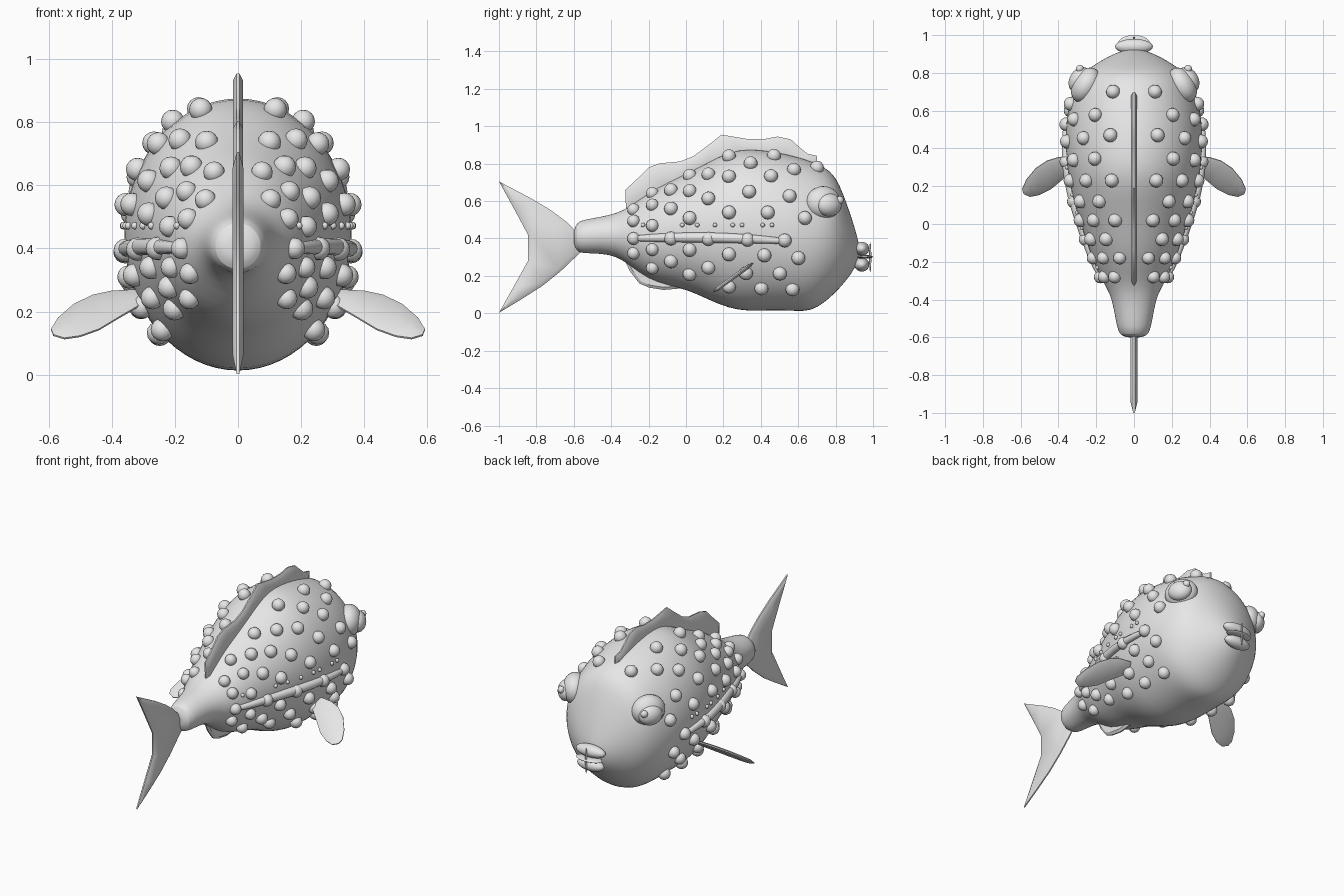
import bpy, bmesh, math
from mathutils import Vector

if "Cube" in bpy.data.objects:
    bpy.data.objects.remove(bpy.data.objects["Cube"])

grey = bpy.data.materials.new("pale grey")
grey.diffuse_color = (0.8, 0.8, 0.8, 1)
grey.use_nodes = True
grey.node_tree.nodes["Principled BSDF"].inputs["Base Color"].default_value = grey.diffuse_color


def finish(name, bm, angle=40):
    bmesh.ops.recalc_face_normals(bm, faces=bm.faces)
    me = bpy.data.meshes.new(name)
    bm.to_mesh(me)
    bm.free()
    ob = bpy.data.objects.new(name, me)
    bpy.context.collection.objects.link(ob)
    me.materials.append(grey)
    bpy.ops.object.select_all(action='DESELECT')
    ob.select_set(True)
    bpy.context.view_layer.objects.active = ob
    bpy.ops.object.shade_smooth_by_angle(angle=math.radians(angle))
    return ob


def loft(name, stations, segs, subdivide=0):
    """Skin ellipses given as (y, centre x, centre z, half width, half height)."""
    bm = bmesh.new()
    rings = []
    for y, cx, cz, rx, rz in stations:
        rings.append([bm.verts.new((cx + rx * math.sin(t), y, cz + rz * math.cos(t)))
                      for t in (2 * math.pi * i / segs for i in range(segs))])
    for a, b in zip(rings, rings[1:]):
        for i in range(segs):
            j = (i + 1) % segs
            bm.faces.new((a[i], a[j], b[j], b[i]))
    for end, ring in ((0, rings[0]), (-1, rings[-1])):
        y, cx, cz = stations[end][:3]
        tip = bm.verts.new((cx, y, cz))
        for i in range(segs):
            bm.faces.new((ring[i], ring[(i + 1) % segs], tip))
    ob = finish(name, bm)
    if subdivide:
        mod = ob.modifiers.new("smooth", 'SUBSURF')
        mod.levels = mod.render_levels = subdivide
    return ob


def ball(name, pos, radii, axis=None, segs=20):
    """Ellipsoid; axis turns its local z."""
    bm = bmesh.new()
    bmesh.ops.create_uvsphere(bm, u_segments=segs, v_segments=segs // 2, radius=1)
    bmesh.ops.scale(bm, vec=radii, verts=bm.verts)
    if axis is not None:
        rot = Vector(axis).to_track_quat('Z', 'Y').to_matrix()
        bmesh.ops.rotate(bm, matrix=rot, verts=bm.verts)
    bmesh.ops.translate(bm, vec=pos, verts=bm.verts)
    return finish(name, bm, 60)


def fin(name, outline, place, edge, inset, bulge):
    """Plate with thin rim and thicker middle; place maps (u, v, w) to a point."""
    bm = bmesh.new()
    lo = [bm.verts.new((u, v, -edge)) for u, v in outline]
    hi = [bm.verts.new((u, v, edge)) for u, v in outline]
    n = len(outline)
    caps = [bm.faces.new(hi), bm.faces.new(lo[::-1])]
    for i in range(n):
        j = (i + 1) % n
        bm.faces.new((lo[i], lo[j], hi[j], hi[i]))
    bmesh.ops.recalc_face_normals(bm, faces=bm.faces)
    bmesh.ops.inset_region(bm, faces=caps, thickness=inset, depth=bulge,
                           use_even_offset=True)
    bmesh.ops.triangulate(bm, faces=[f for f in bm.faces if len(f.verts) > 4])
    for v in bm.verts:
        v.co = place(*v.co)
    return finish(name, bm, 35)


# Body: y, underside z, back z, half width
PROFILE = [(-0.60, .37, .44, .045), (-0.585, .33, .485, .075), (-0.55, .32, .50, .09),
           (-0.46, .32, .515, .105), (-0.37, .305, .535, .125), (-0.30, .255, .57, .17),
           (-0.20, .18, .645, .215), (-0.10, .15, .70, .25), (0.02, .12, .755, .29),
           (0.12, .07, .81, .32), (0.23, .025, .865, .345), (0.33, .008, .883, .36),
           (0.47, .015, .868, .365), (0.59, .01, .84, .355), (0.67, .01, .815, .335),
           (0.74, .055, .785, .31), (0.80, .11, .735, .27), (0.84, .155, .64, .215),
           (0.88, .205, .53, .15), (0.91, .255, .43, .085), (0.925, .31, .37, .03)]
loft("body", [(y, 0, (a + b) / 2, w, (b - a) / 2) for y, a, b, w in PROFILE], 32, 1)


def section(y):
    for p, q in zip(PROFILE, PROFILE[1:]):
        if p[0] <= y <= q[0]:
            t = (y - p[0]) / (q[0] - p[0])
            return [p[i] + (q[i] - p[i]) * t for i in (1, 2, 3)]


def on_skin(y, deg):
    """Point on the right flank, deg measured from the top of the back."""
    a, b, w = section(y)
    t = math.radians(deg)
    return Vector((w * math.sin(t), y, (a + b) / 2 + (b - a) / 2 * math.cos(t)))


def skin_at_z(y, z):
    a, b, w = section(y)
    k = (z - (a + b) / 2) / ((b - a) / 2)
    return Vector((w * math.sqrt(1 - k * k), y, z))


def mirror(p, s):
    return Vector((p[0] * s, p[1], p[2]))


for s, side in ((1, "right"), (-1, "left")):
    # Warts in staggered rings, leaning back lower down toward the head
    for i, y0 in enumerate((-.28, -.18, -.08, .02, .12, .23, .35, .47, .59, .70)):
        for deg in ((35, 62, 92, 122) if i % 2 == 0 else (20, 47, 77, 108, 136)):
            if y0 == .70 and deg == 47:
                continue  # the eye sits here
            y = y0 - max(0, y0 - .23) * .0024 * (deg - 20)
            p = skin_at_z(y, .40 - .02 * max(y, 0)) if deg == 92 else on_skin(y, deg)
            r = .034 if y0 < -.1 else .037
            ball(f"{side}_wart", mirror(p, s), (r, r, r), segs=16)
    # Tiny dots above the side ridge
    for y in (-.23, -.02, .06, .155, .25, .30, .41, .46):
        ball(f"{side}_dot", mirror(skin_at_z(y, .472), s), (.012,) * 3, segs=10)

    # Ridge along the flank
    ridge = []
    for i in range(15):
        t = i / 14
        y = -.30 + .85 * t
        p = skin_at_z(y, .40 + .012 * math.sin(math.pi * t) - .015 * t)
        r = .010 + .017 * math.sin(math.pi * t) ** .6
        ridge.append((y, p.x * s, p.z, r, r))
    loft(f"{side}_ridge", ridge, 12)

    # Eye: socket bulge, eyeball, pupil
    look = (s * .85, .5, .05)
    ball(f"{side}_eye_socket", (s * .255, .735, .59), (.10, .09, .07), look, 28)
    ball(f"{side}_eyeball", (s * .29, .765, .58), (.072, .062, .05), look, 24)
    ball(f"{side}_pupil", (s * .287, .822, .605), (.022, .022, .02), look, 14)

    # Side fin, a leaf sloping down and outward
    leaf = [(.30, .36), (.40, .353), (.46, .335), (.52, .295), (.57, .235), (.592, .185),
            (.585, .16), (.55, .145), (.50, .155), (.44, .185), (.38, .235), (.30, .30)]
    fin(f"{side}_side_fin", leaf,
        lambda u, v, w: (s * u, v - .58 * w, .19 + (v - .25) * .72 + .81 * w),
        .003, .022, .008)


def upright(u, v, w):
    return (w, u, v)


# Back fin with a wavy crest
fin("back_fin", [(-.32, .54), (-.325, .66), (-.26, .72), (-.20, .78), (-.14, .802), (-.03, .812),
                 (.04, .84), (.12, .90), (.19, .955), (.25, .945), (.33, .932), (.42, .932),
                 (.49, .945), (.56, .93), (.61, .885), (.65, .853), (.70, .842), (.70, .77),
                 (.5, .80), (.3, .82), (.1, .75), (-.1, .64)], upright, .004, .022, .012)

# Belly fin
fin("belly_fin", [(-.33, .29), (-.30, .225), (-.25, .16), (-.20, .138), (-.12, .125),
                  (-.04, .132), (.03, .13), (-.02, .18), (-.15, .22)], upright, .004, .014, .010)

# Tail fin
fin("tail_fin", [(-.56, .41), (-.64, .49), (-.72, .55), (-.82, .61), (-1.0, .705), (-.92, .56),
                 (-.845, .42), (-.845, .28), (-.92, .145), (-1.0, .003), (-.88, .075),
                 (-.77, .145), (-.67, .225), (-.56, .33)], upright, .004, .022, .014)

# Mouth: two lips, with thin cross strips in front
ball("upper_lip", (0, .94, .345), (.10, .04, .037), segs=24)
ball("lower_lip", (0, .94, .26), (.09, .04, .037), segs=24)
ball("mouth_strip", (0, .955, .302), (.085, .045, .010), segs=20)
ball("mouth_seam", (0, .985, .30), (.006, .006, .08), segs=12)
